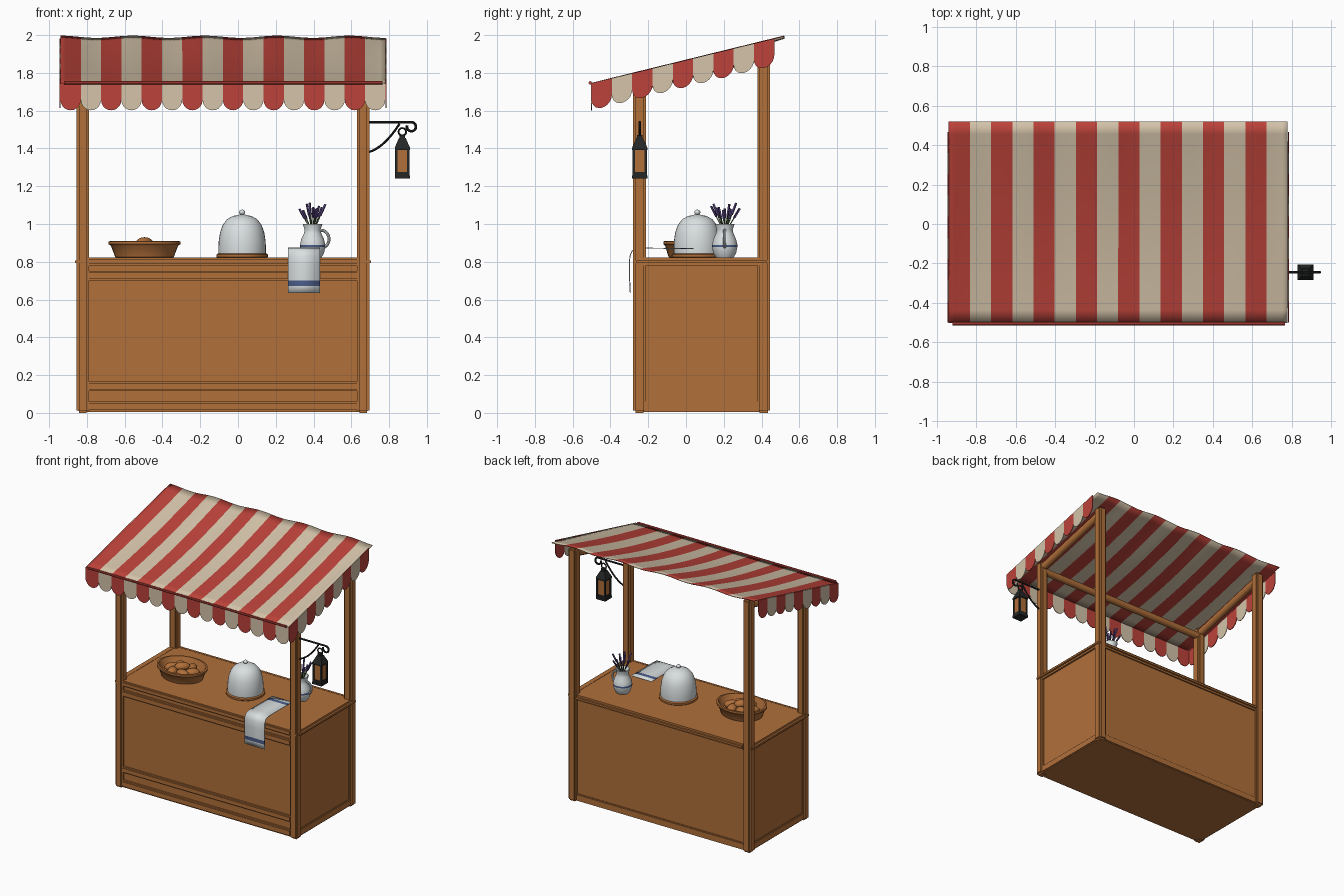
import bpy, bmesh, math, random
from mathutils import Vector

if "Cube" in bpy.data.objects:
    bpy.data.objects.remove(bpy.data.objects["Cube"])

random.seed(4)


def material(name, rgb):
    m = bpy.data.materials.new(name)
    m.diffuse_color = (*rgb, 1)
    m.use_nodes = True
    m.node_tree.nodes["Principled BSDF"].inputs["Base Color"].default_value = m.diffuse_color
    return m


WOOD = material("wood", (0.44, 0.16, 0.042))
RED = material("red_cloth", (0.50, 0.055, 0.042))
CREAM = material("cream_cloth", (0.66, 0.55, 0.40))
WHITE = material("white_ceramic", (0.70, 0.74, 0.75))
IRON = material("black_iron", (0.018, 0.02, 0.02))
BLUE = material("blue_stripe", (0.07, 0.11, 0.26))
PURPLE = material("lavender_purple", (0.10, 0.06, 0.22))
GREEN = material("stem_green", (0.07, 0.13, 0.045))


def mesh(name, verts, faces, mats, rule=None, angle=40):
    me = bpy.data.meshes.new(name)
    me.from_pydata([tuple(v) for v in verts], [], faces)
    for m in mats:
        me.materials.append(m)
    if rule:
        for p in me.polygons:
            p.material_index = rule(p)
    ob = bpy.data.objects.new(name, me)
    bpy.context.collection.objects.link(ob)
    if angle:
        smooth(ob, angle)
    return ob


def smooth(ob, angle=40):
    bpy.ops.object.select_all(action='DESELECT')
    ob.select_set(True)
    bpy.context.view_layer.objects.active = ob
    bpy.ops.object.shade_smooth_by_angle(angle=math.radians(angle))


def solidify(ob, t):
    mod = ob.modifiers.new("thickness", 'SOLIDIFY')
    mod.thickness, mod.offset = t, 0


def box(name, lo, hi, mat=WOOD, bevel=0.0, taper=1.0, segments=2):
    (x0, y0, z0), (x1, y1, z1) = lo, hi
    cx, cy = (x0 + x1) / 2, (y0 + y1) / 2
    v = [(x, y, z0) for x, y in ((x0, y0), (x1, y0), (x1, y1), (x0, y1))]
    v += [(cx + (x - cx) * taper, cy + (y - cy) * taper, z1) for x, y, _ in v]
    f = [(3, 2, 1, 0), (4, 5, 6, 7)] + [(i, (i + 1) % 4, (i + 1) % 4 + 4, i + 4) for i in range(4)]
    ob = mesh(name, v, f, [mat], angle=None)
    if bevel:
        bm = bmesh.new()
        bm.from_mesh(ob.data)
        bmesh.ops.bevel(bm, geom=bm.edges[:], offset=bevel, segments=segments, affect='EDGES')
        bm.to_mesh(ob.data)
        bm.free()
    smooth(ob)
    return ob


def lathe(name, centre, profile, mats, rule=None, sy=1.0, n=32):
    cx, cy = centre
    v = [(cx + r * math.cos(a), cy + sy * r * math.sin(a), z) for r, z in profile
         for a in (2 * math.pi * i / n for i in range(n))]
    f = [(k * n + i, k * n + (i + 1) % n, (k + 1) * n + (i + 1) % n, (k + 1) * n + i)
         for k in range(len(profile) - 1) for i in range(n)]
    f += [tuple(reversed(range(n))), tuple(range(len(v) - n, len(v)))]
    return mesh(name, v, f, mats, rule)


def tube(name, pts, radius, mat, sides=2):
    cu = bpy.data.curves.new(name, 'CURVE')
    cu.dimensions, cu.bevel_depth, cu.bevel_resolution, cu.use_fill_caps = '3D', radius, sides, True
    sp = cu.splines.new('POLY')
    sp.points.add(len(pts) - 1)
    for p, q in zip(sp.points, pts):
        p.co = (*q, 1)
    cu.materials.append(mat)
    ob = bpy.data.objects.new(name, cu)
    bpy.context.collection.objects.link(ob)
    bpy.ops.object.select_all(action='DESELECT')
    ob.select_set(True)
    bpy.context.view_layer.objects.active = ob
    bpy.ops.object.convert(target='MESH')
    smooth(bpy.context.object)


def ball(name, centre, size, mat, turn=0.0):
    bpy.ops.mesh.primitive_uv_sphere_add(segments=16, ring_count=10, location=centre, rotation=(0, 0, turn))
    ob = bpy.context.object
    ob.name, ob.scale = name, size
    ob.data.materials.append(mat)
    smooth(ob, 60)


# Counter body with posts at the corners
box("counter_body", (-0.835, -0.255, 0.005), (0.675, 0.42, 0.79))
box("counter_top", (-0.835, -0.26, 0.79), (0.675, 0.425, 0.82))
for side, x in (("left", -0.855), ("right", 0.63)):
    box(side + "_front_post", (x, -0.28, 0), (x + 0.065, -0.213, 1.77), bevel=0.012)
    box(side + "_back_post", (x, 0.378, 0), (x + 0.065, 0.445, 1.94), bevel=0.012)
    out = x - 0.008 if side == "left" else x + 0.008
    box(side + "_top_rail", (out, -0.275, 0.78), (out + 0.065, 0.44, 0.822), bevel=0.014)
    box(side + "_bottom_rail", (x + 0.01, -0.22, 0.005), (x + 0.055, 0.385, 0.06), bevel=0.006)
    # Sloping roof beam
    tube(side + "_roof_beam", [(x + 0.0325, -0.25, 1.73), (x + 0.0325, 0.41, 1.895)], 0.027, WOOD, 3)
tube("front_roof_beam", [(-0.82, -0.246, 1.71), (0.66, -0.246, 1.71)], 0.027, WOOD, 3)

# Horizontal rails along the counter
for name, z0, z1 in (("front_top_rail", 0.778, 0.822), ("front_upper_rail", 0.70, 0.752),
                     ("front_lower_rail", 0.115, 0.165), ("front_bottom_rail", 0.005, 0.06)):
    box(name, (-0.80, -0.275, z0), (0.64, -0.24, z1), bevel=0.01)
box("back_top_rail", (-0.80, 0.40, 0.78), (0.64, 0.445, 0.822), bevel=0.014)
box("back_bottom_rail", (-0.80, 0.40, 0.005), (0.64, 0.43, 0.06), bevel=0.006)

# Striped canopy: gently sagging sheet with a rippled back edge
X0, X1, Y0, Y1, W = -0.94, 0.78, -0.50, 0.52, 0.1075
NX, NY = 64, 16


def roof_z(y):
    return 1.745 + 0.245 * (y - Y0)


def sheet(i, j):
    u, v = i / NX, j / NY
    y = Y0 + (Y1 - Y0) * v
    ripple = 0.006 * v * (math.cos(u * 9 * math.pi) - 1)
    sag = 0.025 * math.sin(math.pi * v) * math.sin(math.pi * u) ** 0.5 if 0 < i < NX else 0
    return (X0 + (X1 - X0) * u, y, roof_z(y) + ripple - sag)


canopy = mesh("canopy", [sheet(i, j) for j in range(NY + 1) for i in range(NX + 1)],
              [(j * (NX + 1) + i, j * (NX + 1) + i + 1, (j + 1) * (NX + 1) + i + 1, (j + 1) * (NX + 1) + i)
               for j in range(NY) for i in range(NX)],
              [RED, CREAM], lambda p: int((p.center.x - X0) / W) % 2)
solidify(canopy, 0.005)


# Scalloped valances
def valance(name, start, step, count):
    start, step = Vector(start), Vector(step)
    outline = [(0, 0)] + [(0.5 - 0.5 * math.cos(a), -0.088 - 0.055 * math.sin(a))
                          for a in (math.pi * k / 10 for k in range(11))] + [(1, 0)]
    v = [start + step * (i + s) + Vector((0, 0, d)) for i in range(count) for s, d in outline]
    n = len(outline)
    ob = mesh(name, v, [tuple(range(i * n, i * n + n)) for i in range(count)], [RED, CREAM],
              lambda p: p.index % 2, None)
    solidify(ob, 0.005)


valance("front_valance", (X0, Y0, 1.745), (W, 0, 0), 16)
for side, x in (("left", X0 - 0.003), ("right", X1 + 0.003)):
    valance(side + "_valance", (x, Y0, 1.745), (0, W, 0.245 * W), 9)
tube("canopy_roll", [(-0.92, -0.507, 1.747), (0.765, -0.507, 1.747)], 0.009, RED)

# Oval bread basket
BX, BY = -0.495, 0.03
lathe("basket", (BX, BY), [(0.145, 0.82), (0.155, 0.825), (0.178, 0.885), (0.19, 0.893), (0.19, 0.908),
                           (0.176, 0.91), (0.165, 0.885), (0.145, 0.845)], [WOOD], sy=0.79)
for k in range(7):
    a = k * math.pi / 3
    r = 0 if k == 6 else 0.085
    ball("bread_roll_%d" % (k + 1), (BX + r * math.cos(a), BY + 0.75 * r * math.sin(a), 0.875 + 0.025 * (k == 6)),
         (0.055, 0.035, 0.03), WOOD, a + 0.8)

# Cake stand and dome
CX, CY = 0.022, 0.06
lathe("cake_board", (CX, CY), [(0.13, 0.82), (0.136, 0.825), (0.136, 0.838), (0.13, 0.843)], [WOOD])
lathe("cake_dome", (CX, CY), [(0.125, 0.843), (0.126, 0.87), (0.124, 0.91), (0.117, 0.955), (0.103, 0.995),
                              (0.08, 1.025), (0.05, 1.042), (0.012, 1.05)], [WHITE])
ball("dome_knob", (CX, CY, 1.062), (0.016, 0.016, 0.014), WHITE)

# Jug with blue band, handle and lavender
JX, JY = 0.395, 0.205
lathe("jug", (JX, JY), [(0.045, 0.82), (0.06, 0.845), (0.067, 0.878), (0.067, 0.89), (0.06, 0.92), (0.046, 0.95),
                        (0.042, 0.97), (0.052, 1.0), (0.046, 1.0), (0.036, 0.97)],
      [WHITE, BLUE], lambda p: int(0.88 < p.center.z < 0.888))
tube("jug_handle", [(JX + 0.045 + 0.042 * math.sin(a), JY, 0.92 + 0.047 * math.cos(a))
                    for a in (math.pi * k / 10 for k in range(11))], 0.008, WHITE)
for k in range(12):
    a, r = k * 2.4, 0.085 * math.sqrt((k + 0.5) / 12)
    low = Vector((JX, JY, 0.95))
    top = Vector((JX + r * math.cos(a), JY + r * math.sin(a), random.uniform(1.07, 1.115)))
    tube("lavender_stem_%d" % (k + 1), [low, low.lerp(top, 0.75)], 0.003, GREEN, 0)
    tube("lavender_flower_%d" % (k + 1), [low.lerp(top, 0.62), top], 0.0065, PURPLE, 0)

# Towel draped over the front edge
path = [(-0.295, 0.635), (-0.297, 0.672), (-0.298, 0.70), (-0.30, 0.78), (-0.297, 0.83), (-0.285, 0.858),
        (-0.262, 0.87), (-0.22, 0.872), (-0.03, 0.871), (0.0, 0.871), (0.04, 0.87)]
towel = mesh("towel", [(x, y, z) for y, z in path for x in (0.265, 0.435)],
             [(2 * i, 2 * i + 1, 2 * i + 3, 2 * i + 2) for i in range(len(path) - 1)],
             [WHITE, BLUE], lambda p: int(p.index in (1, 8)))
solidify(towel, 0.005)

# Lantern bracket
LX, LY = 0.87, -0.245
curl = [(0.918 + 0.024 * math.sin(a), LY, 1.515 + 0.024 * math.cos(a))
        for a in (1.6 * math.pi * k / 14 for k in range(15))]
tube("bracket_arm", [(0.69, LY, 1.539)] + curl, 0.007, IRON)
tube("bracket_brace", [(0.69 + 0.165 * t, LY, 1.38 + 0.045 * t + 0.105 * t * t) for t in (k / 8 for k in range(9))],
     0.006, IRON)
tube("lantern_ring", [(LX + 0.02 * math.sin(a), LY, 1.488 + 0.02 * math.cos(a))
                      for a in (2 * math.pi * k / 16 for k in range(17))], 0.005, IRON)

# Lantern
h = 0.04
box("lantern_base", (LX - h, LY - h, 1.24), (LX + h, LY + h, 1.258), IRON)
box("lantern_glass", (LX - 0.031, LY - 0.031, 1.255), (LX + 0.031, LY + 0.031, 1.40), WOOD)
for sx in (-1, 1):
    for sy in (-1, 1):
        x, y = LX + sx * 0.032, LY + sy * 0.032
        box("lantern_corner", (x - 0.006, y - 0.006, 1.25), (x + 0.006, y + 0.006, 1.405), IRON)
box("lantern_lower_frame", (LX - 0.036, LY - 0.036, 1.258), (LX + 0.036, LY + 0.036, 1.275), IRON)
box("lantern_eave", (LX - h, LY - h, 1.392), (LX + h, LY + h, 1.405), IRON)
box("lantern_roof", (LX - h, LY - h, 1.405), (LX + h, LY + h, 1.455), IRON, taper=0.45)
box("lantern_cap", (LX - 0.014, LY - 0.014, 1.455), (LX + 0.014, LY + 0.014, 1.472), IRON)
